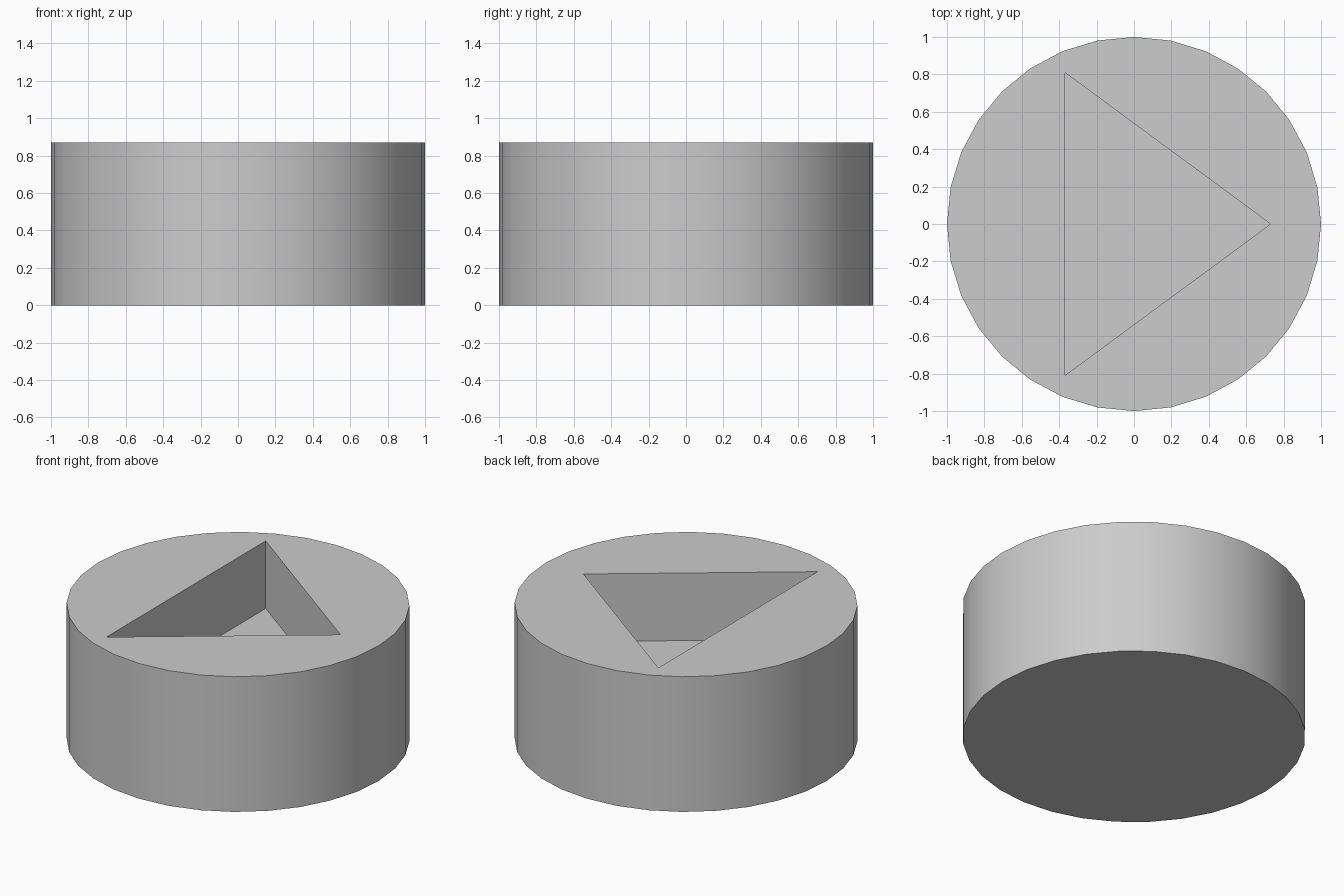
import bpy, math

if "Cube" in bpy.data.objects:
    bpy.data.objects.remove(bpy.data.objects["Cube"], do_unlink=True)

HEIGHT = 0.87
FLOOR = 0.435

# Single plain grey
grey = bpy.data.materials.new("light grey")
grey.use_nodes = True
colour = (0.604, 0.604, 0.604, 1)
grey.diffuse_color = colour
grey.node_tree.nodes["Principled BSDF"].inputs["Base Color"].default_value = colour


def prism(name, outline, z0, z1):
    """Upright closed prism over a counter-clockwise outline."""
    n = len(outline)
    verts = [(x, y, z) for z in (z0, z1) for x, y in outline]
    faces = [(i, (i + 1) % n, n + (i + 1) % n, n + i) for i in range(n)]
    faces += [tuple(range(n - 1, -1, -1)), tuple(range(n, 2 * n))]
    mesh = bpy.data.meshes.new(name)
    mesh.from_pydata(verts, [], faces)
    mesh.materials.append(grey)
    obj = bpy.data.objects.new(name, mesh)
    bpy.context.collection.objects.link(obj)
    return obj


# Round body with 32 sides
circle = [(math.cos(math.tau * i / 32), math.sin(math.tau * i / 32)) for i in range(32)]
body = prism("round_body", circle, 0, HEIGHT)

# Triangular pocket cut half way down from the top
triangle = [(0.73, 0), (-0.37, 0.81), (-0.37, -0.81)]
cutter = prism("pocket_cutter", triangle, FLOOR, HEIGHT + 0.2)
cutter.hide_render = True

cut = body.modifiers.new("pocket", 'BOOLEAN')
cut.operation = 'DIFFERENCE'
cut.solver = 'EXACT'
cut.object = cutter

bpy.ops.object.select_all(action='DESELECT')
body.select_set(True)
bpy.context.view_layer.objects.active = body
bpy.ops.object.modifier_apply(modifier=cut.name)
bpy.data.objects.remove(cutter, do_unlink=True)

# Smooth wall, crisp rims and pocket edges
bpy.ops.object.shade_smooth_by_angle(angle=math.radians(30))
